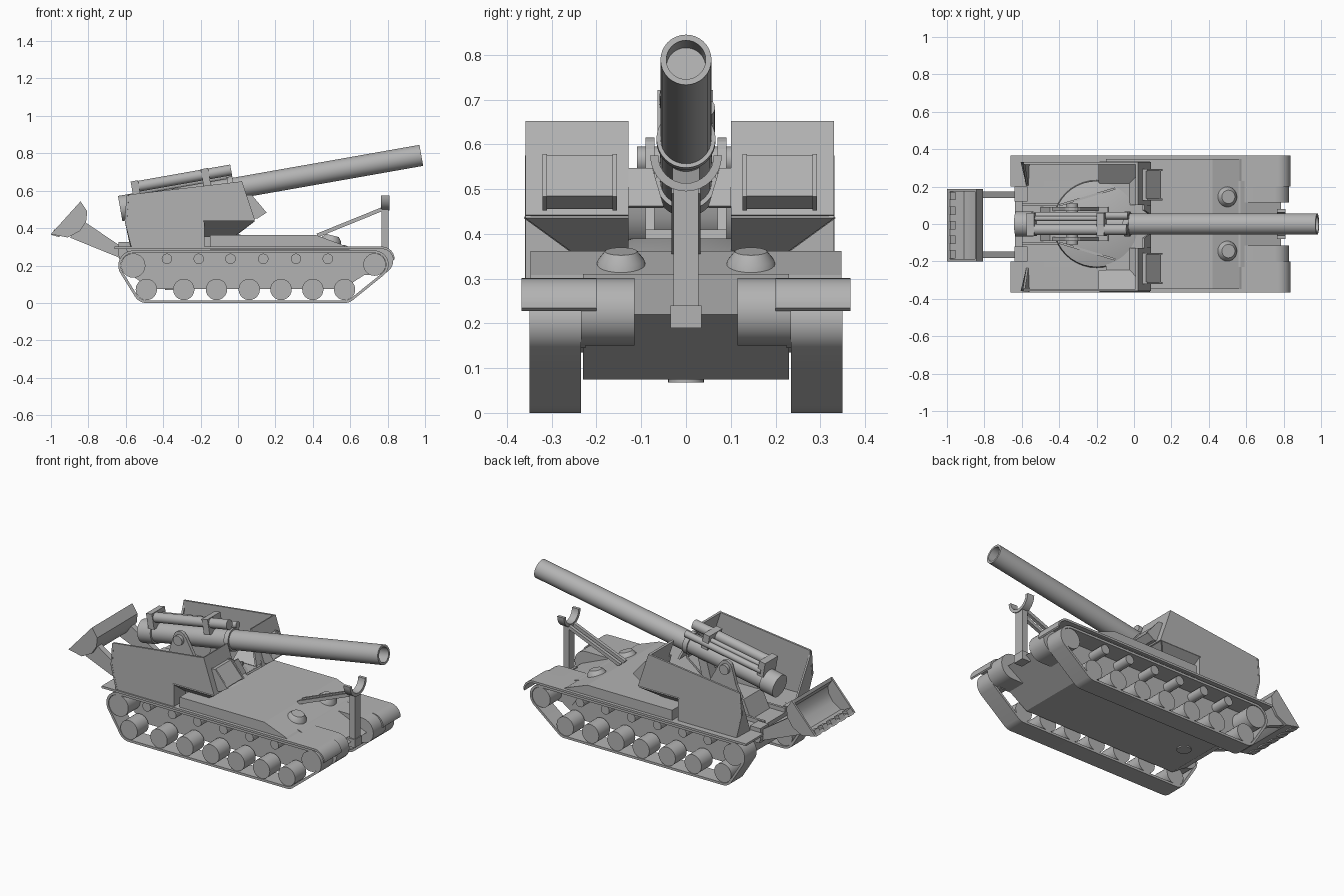
import bpy, bmesh, math
from mathutils import Vector

if "Cube" in bpy.data.objects:
    bpy.data.objects.remove(bpy.data.objects["Cube"])

grey = bpy.data.materials.new("plain_grey")
grey.diffuse_color = (0.45, 0.45, 0.45, 1)
grey.use_nodes = True
grey.node_tree.nodes["Principled BSDF"].inputs["Base Color"].default_value = grey.diffuse_color


def make(name, verts, faces, smooth=False):
    me = bpy.data.meshes.new(name)
    me.from_pydata([tuple(v) for v in verts], [], faces)
    bm = bmesh.new()
    bm.from_mesh(me)
    bmesh.ops.remove_doubles(bm, verts=bm.verts, dist=1e-5)
    bmesh.ops.recalc_face_normals(bm, faces=bm.faces)
    bm.to_mesh(me)
    bm.free()
    me.materials.append(grey)
    ob = bpy.data.objects.new(name, me)
    bpy.context.collection.objects.link(ob)
    if smooth:
        bpy.ops.object.select_all(action='DESELECT')
        ob.select_set(True)
        bpy.context.view_layer.objects.active = ob
        bpy.ops.object.shade_smooth_by_angle(angle=math.radians(35))
    return ob


def prism(name, pts, y0, y1, smooth=False):
    """Side profile (x, z) extruded across y."""
    n = len(pts)
    v = [(x, y0, z) for x, z in pts] + [(x, y1, z) for x, z in pts]
    f = [list(range(n)), list(range(n, 2 * n))]
    f += [[i, (i + 1) % n, n + (i + 1) % n, n + i] for i in range(n)]
    return make(name, v, f, smooth)


def box(name, x0, x1, y0, y1, z0, z1):
    return prism(name, [(x0, z0), (x1, z0), (x1, z1), (x0, z1)], y0, y1)


def lathe(name, start, axis, profile, n=24):
    """Profile of (distance along axis, radius), turned about the axis."""
    a = Vector(axis).normalized()
    u = a.orthogonal().normalized()
    w = a.cross(u)
    k, v, f = len(profile), [], []
    for i in range(n):
        t = 2 * math.pi * i / n
        d = u * math.cos(t) + w * math.sin(t)
        v += [Vector(start) + a * h + d * r for h, r in profile]
    for i in range(n):
        j = (i + 1) % n
        f += [[i * k + m, j * k + m, j * k + m + 1, i * k + m + 1] for m in range(k - 1)]
    return make(name, v, f, True)


def rod(name, p, q, r, n=24):
    d = Vector(q) - Vector(p)
    h = d.length
    return lathe(name, p, d, [(0, 0), (0, r), (h, r), (h, 0)], n)


def plate(name, quad, t=0.012):
    ob = make(name, quad, [list(range(len(quad)))])
    m = ob.modifiers.new("thickness", 'SOLIDIFY')
    m.thickness, m.offset = t, 0
    return ob


def arc(cx, cz, r, a0, a1, n=10):
    return [(cx + r * math.cos(math.radians(a0 + (a1 - a0) * i / n)),
             cz + r * math.sin(math.radians(a0 + (a1 - a0) * i / n))) for i in range(n + 1)]


# Hull and raised deck
prism("lower_hull", [(-.6, .3), (-.56, .14), (-.46, .075), (.56, .075), (.785, .22), (.57, .31)], -.23, .23)
prism("raised_deck", [(-.15, .285), (.6, .285), (.565, .308), (.42, .362), (-.15, .362)], -.347, .347)
lathe("turret_ring", (-.2, 0, .29), (0, 0, 1), [(0, 0), (0, .235), (.07, .23), (.1, .12), (.1, 0)], 40)
rod("belly_hatch", (-.35, 0, .068), (-.35, 0, .08), .04)

# Running gear
wheels = [-.49, -.29, -.115, .06, .23, .40, .57]
rollers = [-.38, -.21, -.04, .135, .31, .48]
circles = [(-.56, .2, .065), (.73, .205, .06), (-.49, .072, .057), (.57, .072, .057)]


def belt(extra, n=72):
    out = []
    for i in range(n):
        c, s = math.cos(2 * math.pi * i / n), math.sin(2 * math.pi * i / n)
        x, z, r = max(circles, key=lambda k: k[0] * c + k[1] * s + k[2])
        out.append((x + (r + extra) * c, z + (r + extra) * s))
    return out


for side, s in (("left", 1), ("right", -1)):
    a, b = belt(.001), belt(.015)
    n = len(a)
    v = [(x, s * y, z) for y in (.235, .35) for loop in (a, b) for x, z in loop]
    f = []
    for i in range(n):
        j = (i + 1) % n
        for p, q in ((0, 1), (1, 3), (3, 2), (2, 0)):
            f.append([p * n + i, p * n + j, q * n + j, q * n + i])
    make(side + "_track", v, f, True)
    for x in wheels:
        rod(side + "_road_wheel", (x, s * .24, .072), (x, s * .347, .072), .057)
    for x in rollers:
        rod(side + "_return_roller", (x, s * .225, .236), (x, s * .335, .236), .028, 16)
    rod(side + "_sprocket", (-.56, s * .225, .2), (-.56, s * .347, .2), .065)
    rod(side + "_idler", (.73, s * .225, .205), (.73, s * .347, .205), .06)

    # Fenders with the curved front lip, and rounded nose housings
    prism(side + "_fender", [(-.66, .288), (.77, .288)] + arc(.77, .228, .06, 90, 0)
          + arc(.77, .234, .067, 0, 90) + [(-.66, .301)], s * .2, s * .367, True)
    prism(side + "_nose_housing", [(.6, .15), (.5, .301)] + arc(.755, .226, .075, 90, -90),
          s * .115, s * .235, True)
    box(side + "_rear_rail", -.6, -.4, s * .095, s * .11, .29, .325)
    plate(side + "_pit_rail", [(-.4, s * .1, .3), (-.4, s * .1, .385), (-.1, s * .19, .385), (-.1, s * .19, .3)])

    # Crew hatches on the front slope
    lathe(side + "_crew_hatch", (.495, s * .145, .322), (.25, 0, 1),
          [(0, 0), (0, .057), (.02, .052), (.04, .036), (.04, 0)])

# Open-topped gun shields, set slightly to one side
OFF = -.014
for side, s in (("left", 1), ("right", -1)):
    def Y(y):
        return OFF + s * y
    o, i, m = Y(.345), Y(.115), Y(.235)
    prism(side + "_shield_wall", [(-.565, .3), (-.605, .44), (-.59, .578), (.02, .65), (.09, .44), (-.185, .44),
                                  (-.185, .3)], o, Y(.333))
    plate(side + "_shield_front", [(.015, i, .65), (.015, o, .65), (.085, o, .44), (.085, i, .44)])
    plate(side + "_shield_under_front", [(.085, i, .44), (.085, o, .44), (-.02, m, .36), (-.02, i, .36)])
    plate(side + "_shield_under_side", [(.085, o, .44), (-.185, o, .44), (-.185, m, .36), (-.02, m, .36)])
    plate(side + "_shield_step", [(-.185, o, .44), (-.185, m, .36), (-.185, m, .3), (-.185, o, .3)])
    plate(side + "_shield_rear_flange", [(-.59, o, .575), (-.6, o, .44), (-.565, o, .3), (-.57, Y(.22), .3)])
    plate(side + "_shield_inner_front", [(.05, i, .545), (.05, s * .075, .545), (.085, s * .05, .46),
                                         (.085, i, .46)])
    # Sight hood with a recessed-looking frame
    prism(side + "_sight_hood", [(.04, .575), (.065, .575), (.145, .485), (.105, .455), (.075, .455)],
          Y(.14), Y(.305))
    for k in (.14, .297):
        prism(side + "_hood_cheek", [(.045, .578), (.073, .578), (.153, .483), (.105, .452), (.07, .452)],
              Y(k), Y(k + .01))

# Gun, elevated ten degrees
ang = math.radians(10)
ax, up = Vector((math.cos(ang), 0, math.sin(ang))), Vector((-math.sin(ang), 0, math.cos(ang)))
breech = Vector((-.63, 0, .505))


def G(t, y, h):
    return breech + ax * t + up * h + Vector((0, y, 0))


lathe("gun_barrel", breech, ax, [(0, 0), (0, .068), (.09, .068), (.09, .058), (.59, .058), (.59, .066),
                                 (.62, .066), (.62, .057), (1.635, .057), (1.635, .044), (1.54, .044),
                                 (1.54, 0)], 32)
rod("recoil_cylinder", G(.08, -.03, .1), G(.62, -.03, .1), .029)
rod("recoil_rod_upper", G(.1, .03, .095), G(.48, .03, .095), .014, 16)
rod("recoil_rod_lower", G(.1, .045, .07), G(.62, .045, .07), .02, 16)
for t in (.08, .46):
    c = [G(t + d, 0, h) for d, h in ((0, .04), (.04, .04), (.04, .132), (0, .132))]
    prism("recoil_bracket", [(p.x, p.z) for p in c], -.064, .06)

# Cradle cheeks and trunnions
for side, s in (("left", 1), ("right", -1)):
    prism(side + "_cradle_cheek", [(-.46, .36), (-.16, .36), (-.24, .5), (-.29, .59)]
          + arc(-.33, .575, .04, 30, 160, 6) + [(-.4, .48)], s * .07, s * .09)
    rod(side + "_trunnion", (-.33, s * .05, .565), (-.33, s * .11, .565), .03, 20)
prism("cradle_base", [(-.5, .3), (-.12, .3), (-.14, .41), (-.45, .41)], -.09, .09)
prism("elevating_strut", [(-.2, .4), (-.14, .4), (-.1, .55), (-.16, .54)], -.03, .03)

# Travel lock
box("travel_lock_base", .755, .81, -.035, .035, .19, .24)
box("travel_lock_post", .768, .805, -.028, .028, .22, .505)
ring = arc(0, .575, .08, 180, 360, 16) + arc(0, .575, .062, 360, 180, 16)
k = len(ring)
make("travel_lock_yoke", [(x, y, z) for x in (.765, .81) for y, z in ring],
     [[i, i + 1, i + 1 + d, i + d] for i in range(k - 1) for d in (k,)] + [[k - 1, 0, k, 2 * k - 1]]
     + [[b + i, b + i + 1, b + k - 2 - i, b + k - 1 - i] for b in (0, k) for i in range(16)], True)
for s in (1, -1):
    prism("travel_lock_strut", [(.43, .352), (.77, .49), (.77, .512), (.42, .37)], s * .012, s * .032)

# Rear spade: curved bucket, cheeks, arms and teeth
curve = [(-1, .368), (-.91, .35), (-.845, .385), (-.812, .435), (-.806, .49), (-.842, .543)]
inner = [(-.85, .525), (-.822, .485), (-.828, .44), (-.855, .4), (-.91, .366), (-.985, .379)]
prism("spade_blade", curve + inner, -.2, .185, True)
for side, y in (("left", .175), ("right", -.2)):
    prism(side + "_spade_cheek", curve, y, y + .012)
for side, y in (("left", .138), ("right", -.182)):
    prism(side + "_spade_arm", [(-.9, .35), (-.63, .24), (-.575, .25), (-.6, .285), (-.815, .43)], y, y + .036)
for i in range(5):
    y = -.185 + i * .078
    prism("spade_tooth", [(-1, .364), (-.955, .352), (-.955, .385), (-.98, .395)], y, y + .045)
box("spade_hinge", -.635, -.585, -.2, .2, .235, .27)
for s in (1, -1):
    box("hinge_bracket", -.64, -.57, s * .12, s * .2, .25, .325)
